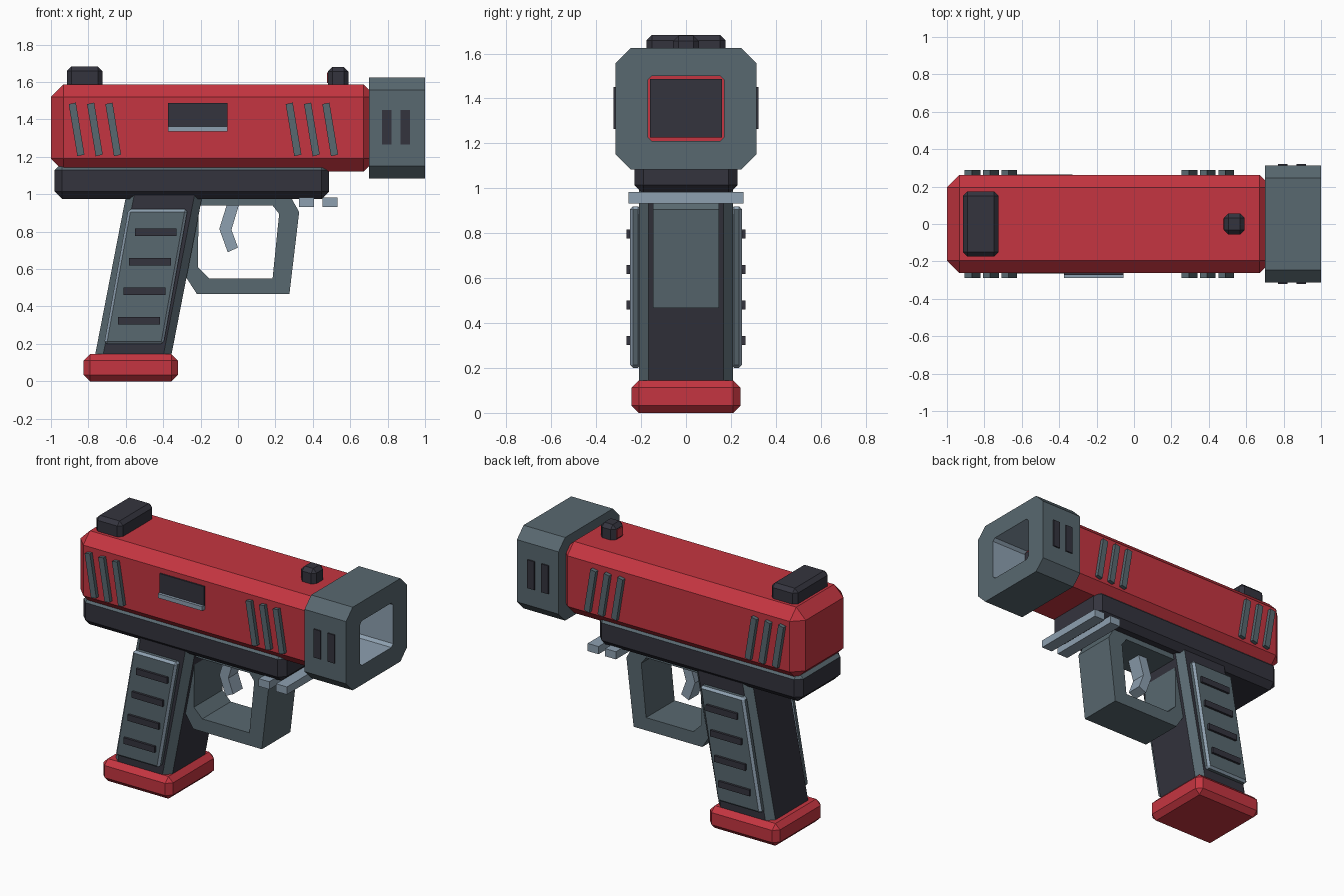
import bpy, bmesh

cube = bpy.data.objects.get("Cube")
if cube:
    bpy.data.objects.remove(cube)


def make_material(name, rgb):
    m = bpy.data.materials.new(name)
    m.use_nodes = True
    color = (*rgb, 1.0)
    m.diffuse_color = color
    m.node_tree.nodes["Principled BSDF"].inputs["Base Color"].default_value = color
    return m


RED, BLACK, SLATE, STEEL = range(4)
MATERIALS = [
    make_material("red", (0.56, 0.036, 0.052)),
    make_material("near black", (0.034, 0.034, 0.048)),
    make_material("slate grey", (0.098, 0.138, 0.160)),
    make_material("steel blue", (0.27, 0.352, 0.434)),
]


def finish(name, bm):
    bmesh.ops.recalc_face_normals(bm, faces=bm.faces)
    mesh = bpy.data.meshes.new(name)
    bm.to_mesh(mesh)
    bm.free()
    for m in MATERIALS:
        mesh.materials.append(m)
    obj = bpy.data.objects.new(name, mesh)
    bpy.context.collection.objects.link(obj)
    return obj


def prism(name, profile, y0, y1, mat, bevel=0, bevel_mat=-1, long_only=False):
    """Extrude an (x, z) profile along y, optionally chamfering its edges."""
    bm = bmesh.new()
    rows = [[bm.verts.new((x, y, z)) for x, z in profile] for y in (y0, y1)]
    bm.faces.new(rows[0])
    bm.faces.new(rows[1])
    n = len(profile)
    for i in range(n):
        j = (i + 1) % n
        bm.faces.new((rows[0][i], rows[0][j], rows[1][j], rows[1][i]))
    for f in bm.faces:
        f.material_index = mat
    bmesh.ops.recalc_face_normals(bm, faces=bm.faces)
    if bevel:
        edges = [e for e in bm.edges if not long_only
                 or abs(e.verts[0].co.z - e.verts[1].co.z) > 0.3]
        bmesh.ops.bevel(bm, geom=edges, offset=bevel, segments=1, profile=0.5,
                        affect='EDGES', material=bevel_mat)
    return finish(name, bm)


def box(name, x, y, z, mat, bevel=0, bevel_mat=-1):
    profile = [(x[0], z[0]), (x[1], z[0]), (x[1], z[1]), (x[0], z[1])]
    return prism(name, profile, y[0], y[1], mat, bevel, bevel_mat)


def ring(name, outer, inner, d0, d1, axis, mat, inner_mat):
    """Closed loop of matching outer and inner outlines, extruded on an axis."""
    bm = bmesh.new()

    def loop(points, d):
        return [bm.verts.new((d, a, b) if axis == 'x' else (a, d, b)) for a, b in points]

    o0, o1, i0, i1 = loop(outer, d0), loop(outer, d1), loop(inner, d0), loop(inner, d1)
    n = len(outer)
    for p, q, m in ((o0, o1, mat), (i0, i1, inner_mat), (o0, i0, mat), (o1, i1, mat)):
        for k in range(n):
            j = (k + 1) % n
            bm.faces.new((p[k], p[j], q[j], q[k])).material_index = m
    return finish(name, bm)


def octagon(cz, hy, hz, c):
    quarter = [(hy, hz - c), (hy - c, hz)]
    pts = quarter + [(-a, b) for a, b in reversed(quarter)]
    pts += [(-a, -b) for a, b in pts]
    return [(a, cz + b) for a, b in pts]


def slanted(x_low, x_high, width, z0, z1):
    return [(x_low, z0), (x_low + width, z0), (x_high + width, z1), (x_high, z1)]


# Slide, muzzle block and bore
box("slide", (-1, 0.74), (-0.263, 0.263), (1.122, 1.588), RED, 0.068)
ring("muzzle_block", octagon(1.354, 0.314, 0.271, 0.068),
     octagon(1.355, 0.17, 0.145, 0.018), 0.70, 1.0, 'x', SLATE, STEEL)
box("bore", (0.73, 0.748), (-0.16, 0.16), (1.226, 1.486), BLACK)

# Frame under the slide, with grey upper chamfer
frame = box("frame", (-0.98, 0.487), (-0.23, 0.23), (0.975, 1.17), BLACK, 0.04)
for p in frame.data.polygons:
    if 0.5 < p.normal.z < 0.9:
        p.material_index = SLATE

# Sights
box("rear_sight", (-0.915, -0.725), (-0.175, 0.175), (1.55, 1.683), BLACK, 0.024)
box("front_sight", (0.48, 0.59), (-0.057, 0.057), (1.55, 1.68), BLACK, 0.024)
box("front_sight_mark", (0.475, 0.485), (-0.03, 0.03), (1.596, 1.652), RED)

# Ejection port on the right side
box("ejection_port", (-0.375, -0.055), (-0.272, -0.25), (1.36, 1.487), BLACK)
box("ejection_lip", (-0.375, -0.055), (-0.29, -0.25), (1.335, 1.363), STEEL)

# Grip and magazine base
prism("grip", slanted(-0.77, -0.597, 0.408, 0.11, 1.0), -0.21, 0.21, BLACK,
      0.042, SLATE, long_only=True)
box("magazine_base", (-0.825, -0.322), (-0.243, 0.243), (0, 0.145), RED, 0.033)

# Details repeated on both sides
for s, side in ((-1, "right"), (1, "left")):
    def span(a, b):
        return sorted((s * a, s * b))

    prism(f"grip_panel_{side}", slanted(-0.716, -0.587, 0.318, 0.2, 0.92),
          *span(0.2, 0.25), SLATE, 0.014, STEEL)
    for i in range(4):
        x, z = -0.53 + 0.03 * i, 0.323 + 0.158 * i
        box(f"grip_rib_{side}_{i + 1}", (x - 0.112, x + 0.112), span(0.23, 0.265),
            (z - 0.02, z + 0.02), BLACK)
    for start, place in ((-0.905, "rear"), (0.255, "front")):
        for i in range(3):
            x = start + 0.098 * i
            prism(f"{place}_serration_{side}_{i + 1}",
                  [(x + 0.046, 1.203), (x + 0.084, 1.212), (x + 0.038, 1.49), (x, 1.482)],
                  *span(0.24, 0.288), SLATE)
    for i in range(2):
        x = 0.77 + 0.1 * i
        box(f"muzzle_vent_{side}_{i + 1}", (x, x + 0.05), span(0.3, 0.322),
            (1.265, 1.45), BLACK)

# Trigger, trigger guard and accessory rail
ring("trigger_guard",
     [(-0.24, 0.98), (0.285, 0.98), (0.327, 0.905), (0.275, 0.467), (-0.22, 0.467), (-0.28, 0.56)],
     [(-0.21, 0.94), (0.185, 0.94), (0.22, 0.895), (0.185, 0.55), (-0.155, 0.55), (-0.215, 0.61)],
     -0.147, 0.147, 'y', SLATE, SLATE)
prism("trigger", [(-0.055, 0.96), (0.01, 0.96), (-0.035, 0.81), (0.0, 0.715),
                  (-0.055, 0.69), (-0.1, 0.815)], -0.05, 0.05, STEEL)
for i, x in enumerate((0.327, 0.453)):
    box(f"rail_bar_{i + 1}", (x, x + 0.078), (-0.255, 0.255), (0.933, 0.983), STEEL)
